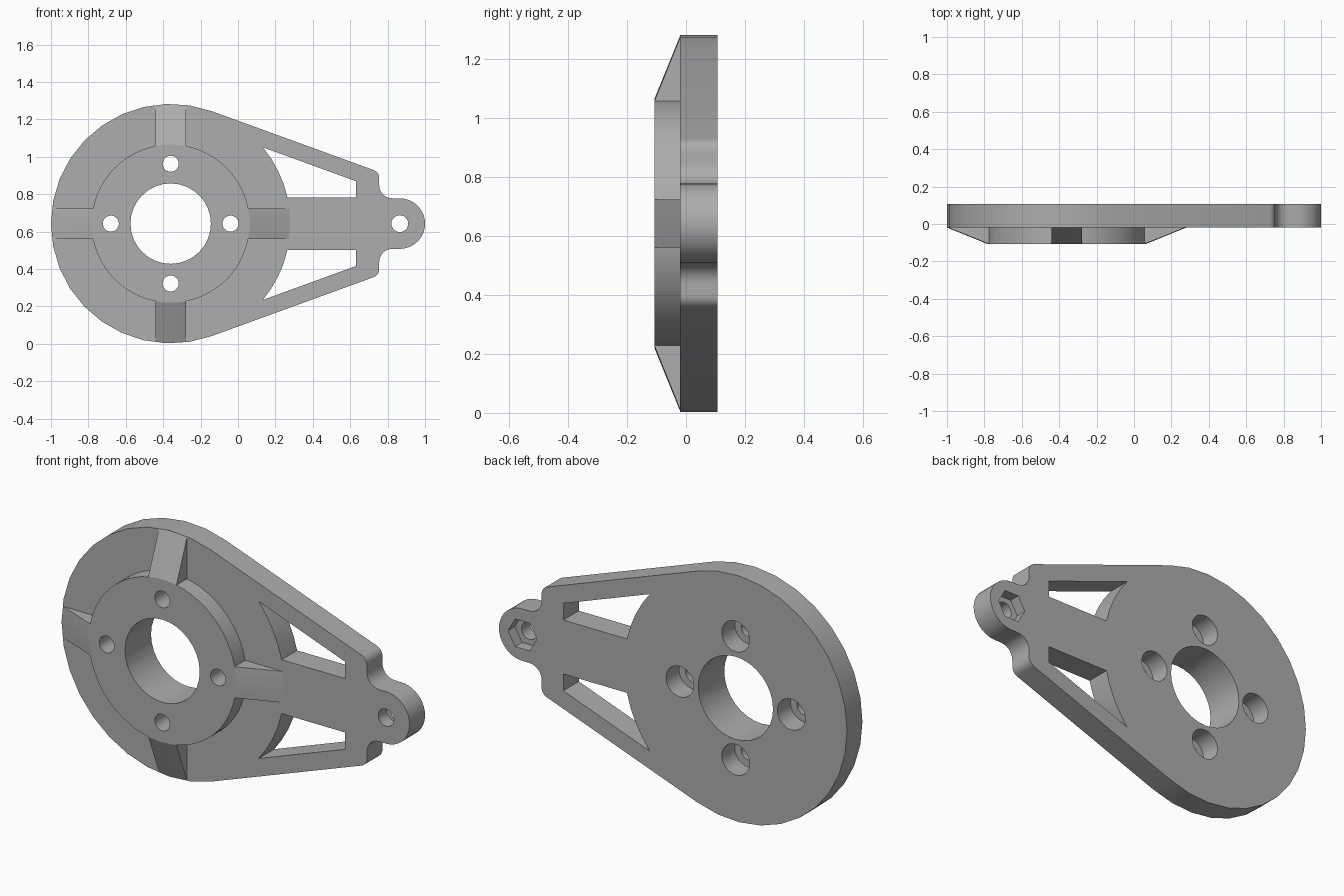
import bpy, bmesh, math

if "Cube" in bpy.data.objects:
    bpy.data.objects.remove(bpy.data.objects["Cube"])

CX, CZ = -0.36, 0.643            # disc centre
TX = 0.865                       # tab centre
R_DISC, R_BOSS, R_BORE, R_TAB = 0.64, 0.423, 0.215, 0.135
FRONT, MID, BACK = -0.107, -0.02, 0.107

grey = bpy.data.materials.new("plain grey")
grey.use_nodes = True
grey.diffuse_color = (0.42, 0.42, 0.42, 1)
grey.node_tree.nodes["Principled BSDF"].inputs["Base Color"].default_value = (0.42, 0.42, 0.42, 1)


def loft(name, rings):
    """Solid through matching rings of (x, y, z) points, capped at both ends."""
    bm = bmesh.new()
    loops = [[bm.verts.new(p) for p in ring] for ring in rings]
    n = len(loops[0])
    for a, b in zip(loops, loops[1:]):
        for i in range(n):
            bm.faces.new((a[i], a[(i + 1) % n], b[(i + 1) % n], b[i]))
    bm.faces.new(loops[0])
    bm.faces.new(loops[-1])
    bmesh.ops.recalc_face_normals(bm, faces=bm.faces)
    mesh = bpy.data.meshes.new(name)
    bm.to_mesh(mesh)
    bm.free()
    mesh.materials.append(grey)
    obj = bpy.data.objects.new(name, mesh)
    bpy.context.collection.objects.link(obj)
    return obj


def arc(cx, cz, r, start, end, n):
    angles = [math.radians(start + (end - start) * i / n) for i in range(n + 1)]
    return [(cx + r * math.cos(a), cz + r * math.sin(a)) for a in angles]


def prism(name, outline, y0, y1):
    return loft(name, [[(x, y, z) for x, z in outline] for y in (y0, y1)])


def turned(name, cx, cz, profile, n=32):
    """Round solid about a front-to-back axis from (radius, y) pairs."""
    return loft(name, [[(x, y, z) for x, z in arc(cx, cz, r, 0, 360, n)[:-1]]
                       for r, y in profile])


def combine(target, tool, operation):
    mod = target.modifiers.new("combine", 'BOOLEAN')
    mod.object, mod.operation, mod.solver = tool, operation, 'EXACT'
    bpy.context.view_layer.objects.active = target
    bpy.ops.object.modifier_apply(modifier=mod.name)
    bpy.data.objects.remove(tool)


def flip(points):
    return [(x, 2 * CZ - z) for x, z in reversed(points)]


# Plate outline: tab, neck fillet, shoulder, then tangent into the big disc
upper = arc(TX, CZ, R_TAB, 0, 90, 10)
upper += arc(0.825, CZ + R_TAB + 0.07, 0.07, 270, 180, 6)
upper += arc(0.71, 0.887, 0.045, 0, 70, 5)
upper += arc(CX, CZ, R_DISC, 70, 180, 10)
plate = prism("bracket_plate", upper + flip(upper)[1:-1], MID, BACK)

# Sloped ribs: a cone trimmed to a cross
ribs = turned("ribs", CX, CZ, [(R_BOSS, FRONT), (R_DISC - 0.003, MID), (R_DISC - 0.003, MID + 0.02)], 64)
w, far = 0.081, 0.8
cross = []
for k in range(4):
    c, s = math.cos(k * math.pi / 2), math.sin(k * math.pi / 2)
    cross += [(CX + c * u - s * v, CZ + s * u + c * v)
              for u, v in ((w, -w), (far, -w), (far, w))]
combine(ribs, prism("rib_cross", cross, -0.3, 0.3), 'INTERSECT')

# Raised round boss
combine(ribs, turned("boss", CX, CZ, [(R_BOSS, FRONT), (R_BOSS, MID + 0.02)], 64), 'UNION')
combine(plate, ribs, 'UNION')

# Windows either side of the spoke
start = math.degrees(math.asin(0.14 / R_DISC))
window = [(0.63, CZ + 0.14)] + arc(CX, CZ, R_DISC, start, 39.6, 4) + [(0.63, 0.87)]
for outline in (window, flip(window)):
    combine(plate, prism("window", outline, -0.3, 0.3), 'DIFFERENCE')

# Centre bore and four counterbored bolt holes
combine(plate, turned("bore", CX, CZ, [(R_BORE, -0.3), (R_BORE, 0.3)]), 'DIFFERENCE')
for k in range(4):
    a = k * math.pi / 2
    combine(plate, turned("bolt_hole", CX + 0.32 * math.cos(a), CZ + 0.32 * math.sin(a),
                          [(0.043, -0.3), (0.043, 0.0), (0.08, 0.0), (0.08, 0.3)], 24), 'DIFFERENCE')

# Tab hole with a hexagonal nut pocket at the back
combine(plate, turned("tab_hole", TX, CZ, [(0.045, -0.3), (0.045, 0.3)], 24), 'DIFFERENCE')
combine(plate, turned("nut_pocket", TX, CZ, [(0.083, 0.05), (0.083, 0.3)], 6), 'DIFFERENCE')

bpy.ops.object.select_all(action='DESELECT')
plate.select_set(True)
bpy.context.view_layer.objects.active = plate
bpy.ops.object.shade_smooth_by_angle(angle=math.radians(20))
